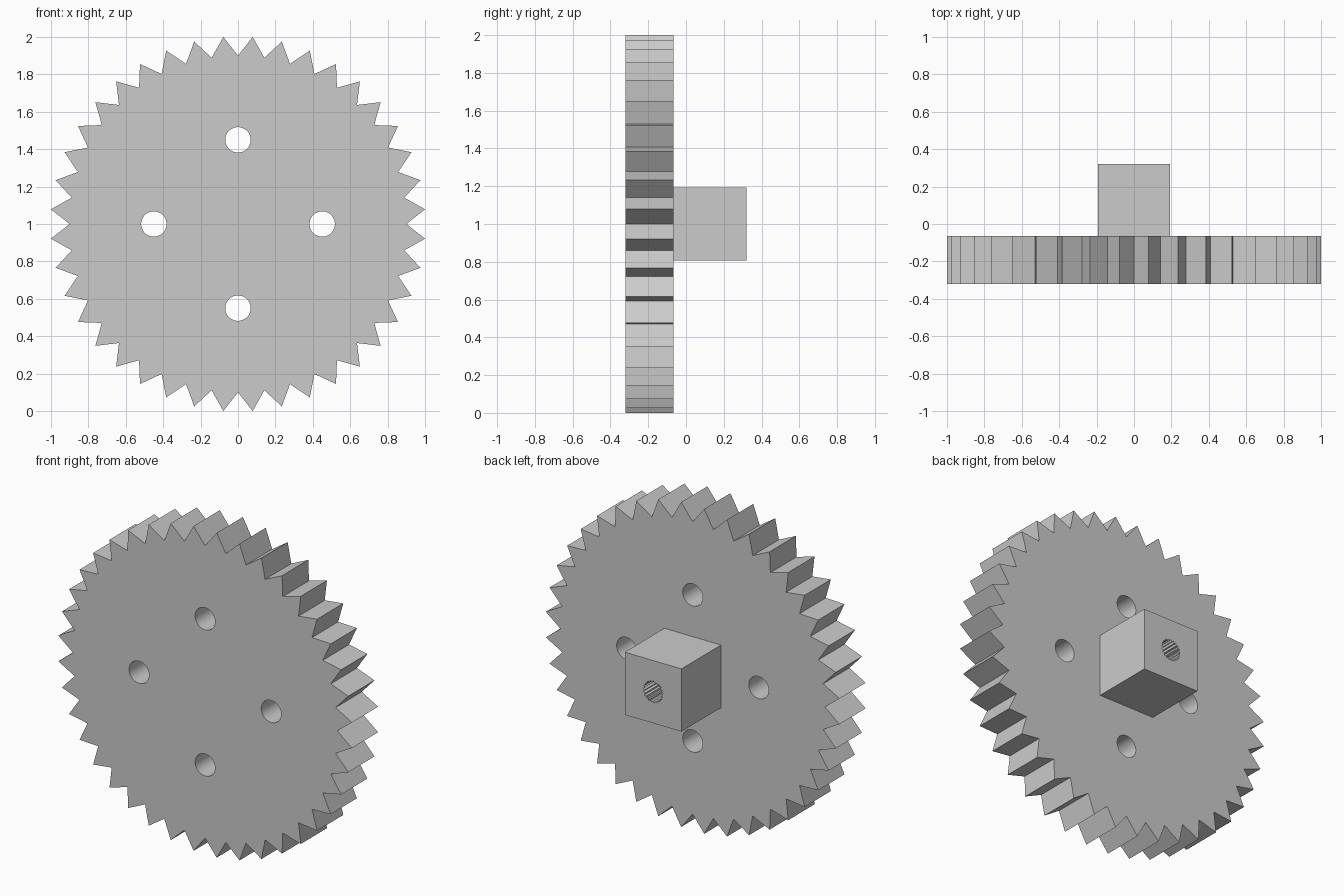
import bpy, bmesh
from math import sin, cos, pi, radians

cube = bpy.data.objects.get("Cube")
if cube:
    bpy.data.objects.remove(cube, do_unlink=True)

FRONT, PLATE_BACK, HUB_BACK = -0.32, -0.065, 0.32
CENTRE_Z = 1.0

grey = bpy.data.materials.new("light grey")
grey.use_nodes = True
colour = (0.6, 0.6, 0.6, 1)
grey.diffuse_color = colour
grey.node_tree.nodes["Principled BSDF"].inputs["Base Color"].default_value = colour


def prism(name, outline, y0, y1):
    """Extrude an (x, z) outline along y."""
    bm = bmesh.new()
    face = bm.faces.new([bm.verts.new((x, y0, z)) for x, z in outline])
    out = bmesh.ops.extrude_face_region(bm, geom=[face])
    verts = [v for v in out["geom"] if isinstance(v, bmesh.types.BMVert)]
    bmesh.ops.translate(bm, verts=verts, vec=(0, y1 - y0, 0))
    bmesh.ops.recalc_face_normals(bm, faces=bm.faces)
    mesh = bpy.data.meshes.new(name)
    bm.to_mesh(mesh)
    bm.free()
    mesh.materials.append(grey)
    obj = bpy.data.objects.new(name, mesh)
    bpy.context.collection.objects.link(obj)
    return obj


def ring(count, radii, cx=0, cz=CENTRE_Z):
    """Points round a circle, cycling through the given radii."""
    pts = []
    for i in range(count):
        a, r = 2 * pi * i / count, radii[i % len(radii)]
        pts.append((cx + r * sin(a), cz + r * cos(a)))
    return pts


def cut(obj, cutters):
    """Subtract the cutters, then smooth the round walls only."""
    for c in cutters:
        c.hide_render = True
        mod = obj.modifiers.new("hole", "BOOLEAN")
        mod.operation = "DIFFERENCE"
        mod.solver = "EXACT"
        mod.object = c
    bpy.ops.object.select_all(action="DESELECT")
    obj.select_set(True)
    bpy.context.view_layer.objects.active = obj
    for mod in list(obj.modifiers):
        bpy.ops.object.modifier_apply(modifier=mod.name)
    for c in cutters:
        bpy.data.objects.remove(c, do_unlink=True)
    bpy.ops.object.shade_smooth_by_angle(angle=radians(25))


# Toothed plate with four through holes
plate = prism("gear_plate", ring(80, (0.9, 1.003)), FRONT, PLATE_BACK)
holes = [prism("hole_cutter", ring(40, (0.068,), x, z), FRONT - 0.1, PLATE_BACK + 0.1)
         for x, z in ring(4, (0.45,))]
cut(plate, holes)

# Square hub with a splined shaft socket
H = 0.193
square = [(x * H, CENTRE_Z + z * H) for x, z in ((-1, -1), (1, -1), (1, 1), (-1, 1))]
hub = prism("hub_block", square, PLATE_BACK, HUB_BACK)
socket = prism("socket_cutter", ring(42, (0.068, 0.058)), PLATE_BACK - 0.1, HUB_BACK + 0.1)
cut(hub, [socket])
